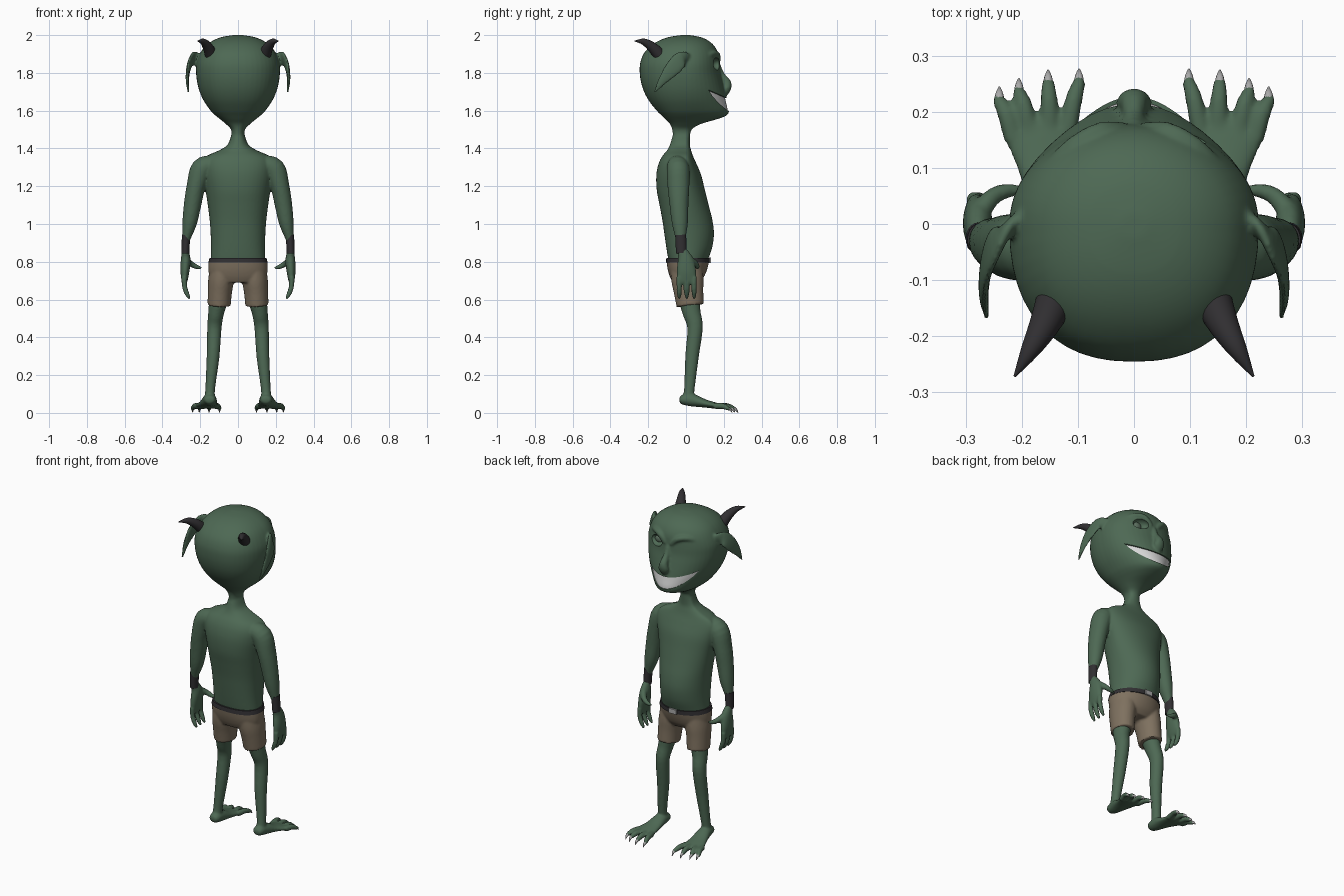
import bpy, bmesh, math
from mathutils import Vector

if "Cube" in bpy.data.objects:
    bpy.data.objects.remove(bpy.data.objects["Cube"])


def material(name, rgb):
    m = bpy.data.materials.new(name)
    m.diffuse_color = (*rgb, 1)
    m.use_nodes = True
    m.node_tree.nodes["Principled BSDF"].inputs["Base Color"].default_value = m.diffuse_color
    return m


SKIN = material("green skin", (0.075, 0.14, 0.088))
CLOTH = material("brown cloth", (0.21, 0.165, 0.115))
DARK = material("dark horn and leather", (0.03, 0.028, 0.031))
WHITE = material("white teeth", (0.68, 0.68, 0.68))
CLAW = material("pale claw", (0.4, 0.4, 0.4))
EYE = material("dull green eye", (0.12, 0.18, 0.13))


def spline(rows, n=4):
    """Catmull-Rom interpolation of number rows."""
    out = []
    for i in range(len(rows) - 1):
        a, b = rows[max(i - 1, 0)], rows[i]
        c, d = rows[i + 1], rows[min(i + 2, len(rows) - 1)]
        for k in range(n):
            t = k / n
            out.append([0.5 * (2 * q + (r - p) * t + (2 * p - 5 * q + 4 * r - s) * t * t
                               + (3 * q - p - 3 * r + s) * t ** 3)
                        for p, q, r, s in zip(a, b, c, d)])
    return out + [list(rows[-1])]


def skin_rings(bm, rings):
    vs = [[bm.verts.new(p) for p in ring] for ring in rings]
    new = []
    n = len(vs[0])
    for a, b in zip(vs, vs[1:]):
        new += [bm.faces.new((a[i], a[(i + 1) % n], b[(i + 1) % n], b[i])) for i in range(n)]
    new += [bm.faces.new(vs[0]), bm.faces.new(vs[-1])]
    bmesh.ops.recalc_face_normals(bm, faces=new)


def loft(bm, rows, back_power=2.0, n=48):
    """Rows of (z, half width, back y, front y)."""
    rings = []
    for z, w, yb, yf in spline(rows):
        ring = []
        for i in range(n):
            a = 2 * math.pi * i / n
            c, s = math.cos(a), math.sin(a)
            e = 2 / (back_power if s < 0 else 2)
            x = math.copysign(abs(c) ** e, c) * w
            ring.append((x, abs(s) ** e * (yf if s > 0 else yb), z))
        rings.append(ring)
    skin_rings(bm, rings)


def tube(bm, pts, sides=(1, -1), n=20):
    """Points of (x, y, z, radius across, radius deep), mirrored in x."""
    pts = spline([p if len(p) == 5 else (*p, p[3]) for p in pts])
    for side in sides:
        rings = []
        for i, p in enumerate(pts):
            c = Vector(p[:3])
            t = (Vector(pts[min(i + 1, len(pts) - 1)][:3]) - Vector(pts[max(i - 1, 0)][:3])).normalized()
            a = (Vector((1, 0, 0)) - t * t.x).normalized()
            b = t.cross(a)
            ring = []
            for k in range(n):
                u = 2 * math.pi * k / n
                v = c + a * (p[3] * math.cos(u)) + b * (p[4] * math.sin(u))
                ring.append((v.x * side, v.y, v.z))
            rings.append(ring)
        skin_rings(bm, rings)


def ball(bm, c, r):
    for side in (1, -1):
        vs = bmesh.ops.create_uvsphere(bm, u_segments=32, v_segments=20, radius=1)["verts"]
        for v in vs:
            v.co = Vector(((c[0] + v.co.x * r[0]) * side, c[1] + v.co.y * r[1], c[2] + v.co.z * r[2]))
        bmesh.ops.recalc_face_normals(bm, faces=list({f for v in vs for f in v.link_faces}))


def make(name, bm, mat):
    me = bpy.data.meshes.new(name)
    bm.to_mesh(me)
    bm.free()
    ob = bpy.data.objects.new(name, me)
    bpy.context.collection.objects.link(ob)
    me.materials.append(mat)
    return ob


def apply(ob, kind, **props):
    bpy.context.view_layer.objects.active = ob
    m = ob.modifiers.new("step", kind)
    for k, v in props.items():
        setattr(m, k, v)
    bpy.ops.object.modifier_apply(modifier=m.name)


def smooth(ob, angle=45):
    bpy.ops.object.select_all(action='DESELECT')
    ob.select_set(True)
    bpy.context.view_layer.objects.active = ob
    bpy.ops.object.shade_smooth_by_angle(angle=math.radians(angle))


HEAD = [(1.40, .05, -.075, .02), (1.46, .036, -.07, .022), (1.50, .037, -.073, .03),
        (1.53, .065, -.085, .08), (1.555, .095, -.11, .165), (1.575, .12, -.13, .215),
        (1.60, .145, -.155, .228), (1.65, .18, -.195, .218), (1.70, .203, -.222, .207),
        (1.75, .216, -.238, .195), (1.80, .222, -.245, .183), (1.85, .22, -.243, .178),
        (1.90, .202, -.225, .172), (1.94, .175, -.19, .152), (1.97, .135, -.145, .12),
        (1.99, .085, -.09, .075), (2.0, .025, -.025, .02)]

# Body: head, torso, limbs, hands and feet fused into one skin
bm = bmesh.new()
loft(bm, HEAD, 2.35)
loft(bm, [(.70, .12, -.075, .08), (.78, .145, -.085, .105), (.82, .144, -.095, .12), (.88, .143, -.105, .14),
          (.95, .145, -.115, .148), (1.02, .15, -.125, .14), (1.10, .16, -.14, .12), (1.18, .172, -.155, .10),
          (1.26, .187, -.157, .08), (1.32, .19, -.145, .055), (1.36, .165, -.125, .037),
          (1.39, .10, -.10, .027), (1.42, .055, -.085, .02), (1.47, .036, -.07, .02)], 2.3)
# arms
tube(bm, [(.13, -.05, 1.315, .05), (.19, -.042, 1.29, .06), (.222, -.04, 1.2, .05, .058),
          (.241, -.037, 1.1, .046, .05), (.257, -.032, 1.0, .038, .042), (.277, -.027, .9, .018, .023),
          (.279, -.02, .84, .02, .025)])
# palms, fingers and thumbs
tube(bm, [(.279, -.02, .86, .018, .024), (.277, -.003, .81, .026, .042), (.281, .002, .75, .024, .052),
          (.283, .004, .70, .016, .05), (.283, .004, .685, .01, .04)])
for y in (-.036, .004, .043):
    tube(bm, [(.284, y, .72, .015), (.283, y, .67, .014), (.27, y, .63, .013), (.254, y, .602, .006)], n=12)
tube(bm, [(.272, .025, .81, .018), (.25, .05, .79, .016), (.22, .06, .773, .013), (.192, .058, .768, .006)], n=12)
# legs
tube(bm, [(.08, 0, .75, .058), (.103, .018, .6, .05, .055), (.116, .03, .53, .042, .048),
          (.125, .048, .45, .038, .041), (.132, .032, .3, .034, .036), (.147, .018, .13, .026, .028),
          (.15, .01, .07, .028, .03)])
# feet and toes
tube(bm, [(.148, -.035, .07, .015, .01), (.148, -.022, .07, .03, .025), (.15, .03, .068, .038, .034),
          (.157, .1, .05, .05, .022), (.166, .16, .038, .064, .016), (.168, .185, .035, .058, .011)])
TOES = [(.118, .165, .098, .272), (.15, .17, .153, .27), (.187, .165, .205, .255), (.215, .15, .24, .24)]
for x0, y0, x1, y1 in TOES:
    tube(bm, [(x0, y0, .036, .017), ((x0 + x1) / 2, (y0 + y1) / 2, .036, .016),
              (x1, y1 - .02, .024, .012), (x1, y1 - .008, .018, .007)], n=12)
# nose and brow ridges
tube(bm, [(0, .165, 1.84, .018), (0, .188, 1.79, .017), (0, .215, 1.745, .025), (0, .215, 1.715, .032, .022),
          (0, .20, 1.69, .02)], sides=(1,))
tube(bm, [(.02, .168, 1.855, .014), (.06, .165, 1.895, .017), (.11, .138, 1.902, .016), (.155, .10, 1.88, .01)])
# drooping pointed ears
tube(bm, [(.195, .01, 1.87, .016, .03), (.238, -.022, 1.875, .013, .042), (.261, -.065, 1.83, .011, .044),
          (.268, -.12, 1.765, .009, .027), (.262, -.168, 1.695, .005, .004)])
body = make("body", bm, SKIN)
apply(body, 'REMESH', mode='VOXEL', voxel_size=0.0062)
apply(body, 'SMOOTH', factor=0.5, iterations=5)

# Smile-shaped cutter, used for the mouth opening and for the teeth
bm = bmesh.new()
upper = [(.168 * i / 8, 1.668 + .042 * (abs(i) / 8) ** 2) for i in range(-8, 9)]
lower = [(.168 * i / 8, 1.597 + .108 * (abs(i) / 8) ** 2) for i in range(7, -8, -1)]
skin_rings(bm, [[(x, y, z) for x, z in upper + lower] for y in (.06, .4)])
smile = make("mouth cutter", bm, SKIN)
bm = bmesh.new()
ball(bm, (.088, .165, 1.848), (.05, .035, .032))
sockets = make("eye socket cutter", bm, SKIN)
bm = bmesh.new()
loft(bm, [(z, w * .965, yb * .965, yf * .965) for z, w, yb, yf in HEAD], 2.35)
teeth = make("teeth", bm, WHITE)
apply(teeth, 'BOOLEAN', operation='INTERSECT', object=smile, solver='EXACT')
for cutter in (smile, sockets):
    apply(body, 'BOOLEAN', operation='DIFFERENCE', object=cutter, solver='EXACT')
    bpy.data.objects.remove(cutter)
smooth(body)
smooth(teeth, 30)

# Eyeballs
bm = bmesh.new()
ball(bm, (.088, .108, 1.846), (.042, .036, .036))
smooth(make("eyes", bm, EYE))

# Horns
bm = bmesh.new()
tube(bm, [(.142, -.14, 1.895, .034), (.16, -.18, 1.937, .027), (.185, -.225, 1.965, .017), (.213, -.272, 1.968, .002)])
smooth(make("horns", bm, DARK))

# Toe claws
bm = bmesh.new()
for x0, y0, x1, y1 in TOES:
    tube(bm, [(x1, y1 - .022, .025, .009), (x1, y1 - .008, .019, .007), (x1, y1 + .004, .002, .0015)], n=10)
smooth(make("toe_claws", bm, CLAW))

# Wristbands
bm = bmesh.new()
tube(bm, [(.275, -.028, .942, .022, .029), (.279, -.025, .845, .021, .028)])
smooth(make("wristbands", bm, DARK))

# Shorts: hips and two flared legs fused
bm = bmesh.new()
loft(bm, [(.69, .13, -.07, .07), (.72, .15, -.085, .095), (.76, .157, -.097, .112), (.808, .155, -.104, .124)], 2.3)
tube(bm, [(.082, .004, .76, .068, .085), (.09, .008, .7, .068, .085), (.096, .014, .64, .064, .078),
          (.1, .022, .568, .061, .072)], n=32)
shorts = make("shorts", bm, CLOTH)
apply(shorts, 'REMESH', mode='VOXEL', voxel_size=0.007)
apply(shorts, 'SMOOTH', factor=0.5, iterations=3)
smooth(shorts)

# Belt and buckle
bm = bmesh.new()
loft(bm, [(.795, .157, -.107, .126), (.82, .151, -.104, .127)], 2.3)
smooth(make("belt", bm, DARK))
bm = bmesh.new()
bmesh.ops.create_cube(bm, size=1)
for v in bm.verts:
    v.co = Vector((v.co.x * .05, .127 + v.co.y * .01, .808 + v.co.z * .028))
make("buckle", bm, CLAW)
